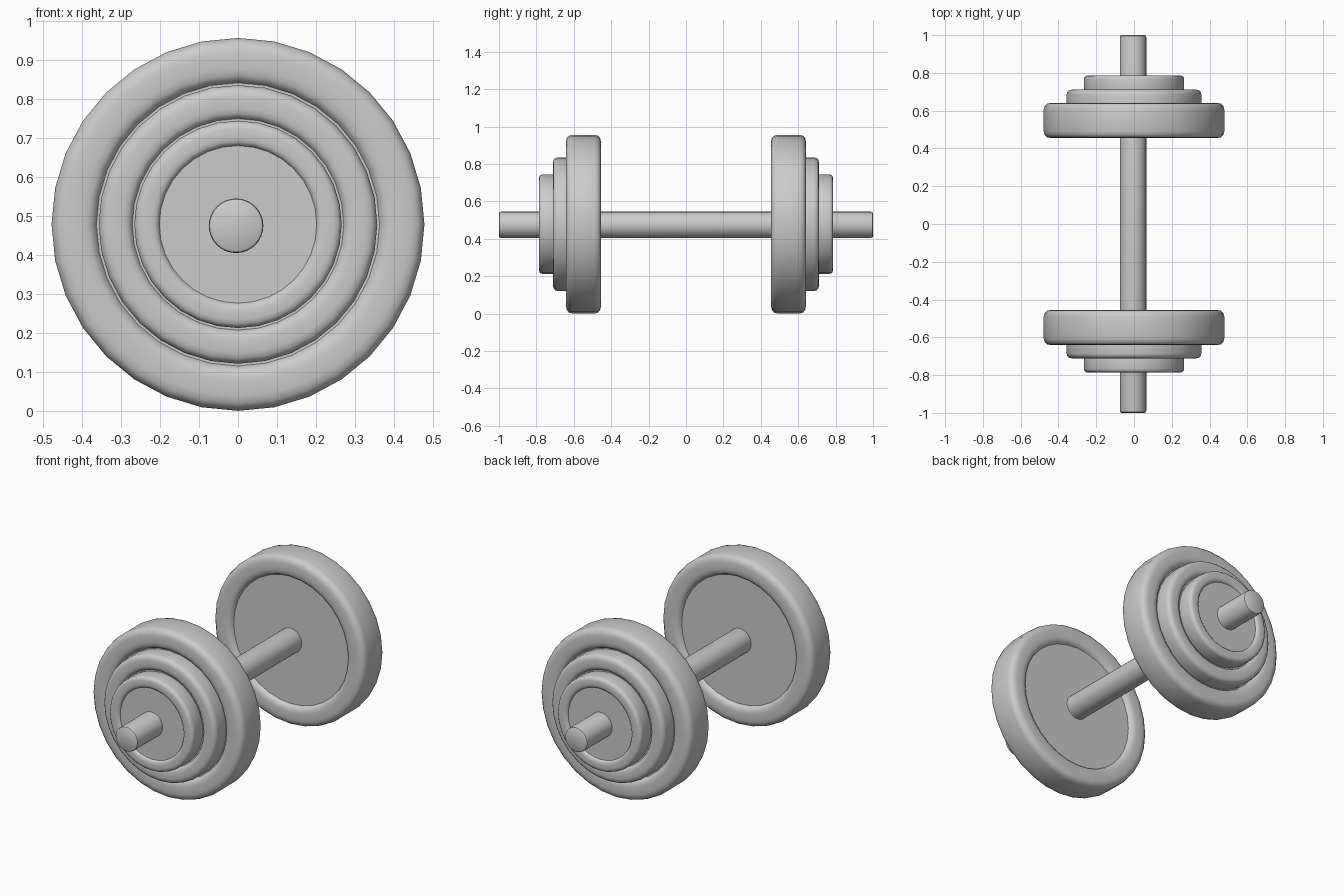
import bpy, bmesh, math

if "Cube" in bpy.data.objects:
    bpy.data.objects.remove(bpy.data.objects["Cube"])

SEG = 32
CZ = 0.48

def lathe(name, profile, x, y, z):
    """Revolve (radius, y) points round the y axis; radius 0 makes a pole."""
    bm = bmesh.new()
    rings = []
    for r, py in profile:
        if r == 0:
            rings.append([bm.verts.new((0, py, 0))] * SEG)
        else:
            rings.append([bm.verts.new((r * math.sin(2 * math.pi * i / SEG), py,
                                        r * math.cos(2 * math.pi * i / SEG)))
                          for i in range(SEG)])
    for a, b in zip(rings, rings[1:]):
        for i in range(SEG):
            j = (i + 1) % SEG
            quad = list(dict.fromkeys((a[i], a[j], b[j], b[i])))
            bm.faces.new(quad)
    bmesh.ops.recalc_face_normals(bm, faces=bm.faces)
    mesh = bpy.data.meshes.new(name)
    bm.to_mesh(mesh)
    bm.free()
    ob = bpy.data.objects.new(name, mesh)
    bpy.context.collection.objects.link(ob)
    ob.location = (x, y, z)
    bpy.ops.object.select_all(action='DESELECT')
    ob.select_set(True)
    bpy.context.view_layer.objects.active = ob
    bpy.ops.object.shade_smooth_by_angle(angle=math.radians(40))
    return ob

# Weight plate: recessed disc, rounded rim, same on both faces
half = [(0, .068), (.363, .068), (.370, .082), (.382, .090), (.400, .093),
        (.440, .093), (.460, .089), (.473, .077), (.478, .058)]
plate = half + [(r, -y) for r, y in reversed(half)]

# Three nested plates per end: name, scale, outer face position
for side, sign in (("front", -1), ("back", 1)):
    for name, s, outer in (("large", 1.0, .641), ("medium", .747, .711),
                           ("small", .556, .786)):
        lathe(f"{side}_{name}_plate", [(r * s, y * s) for r, y in plate],
              0, sign * (outer - .093 * s), CZ - .0015)

# Handle bar with slightly rounded ends
end = [(0, 1.0), (.062, 1.0), (.068, .996), (.070, .988)]
lathe("handle_bar", end + [(r, -y) for r, y in reversed(end)], -.005, 0, .475)
